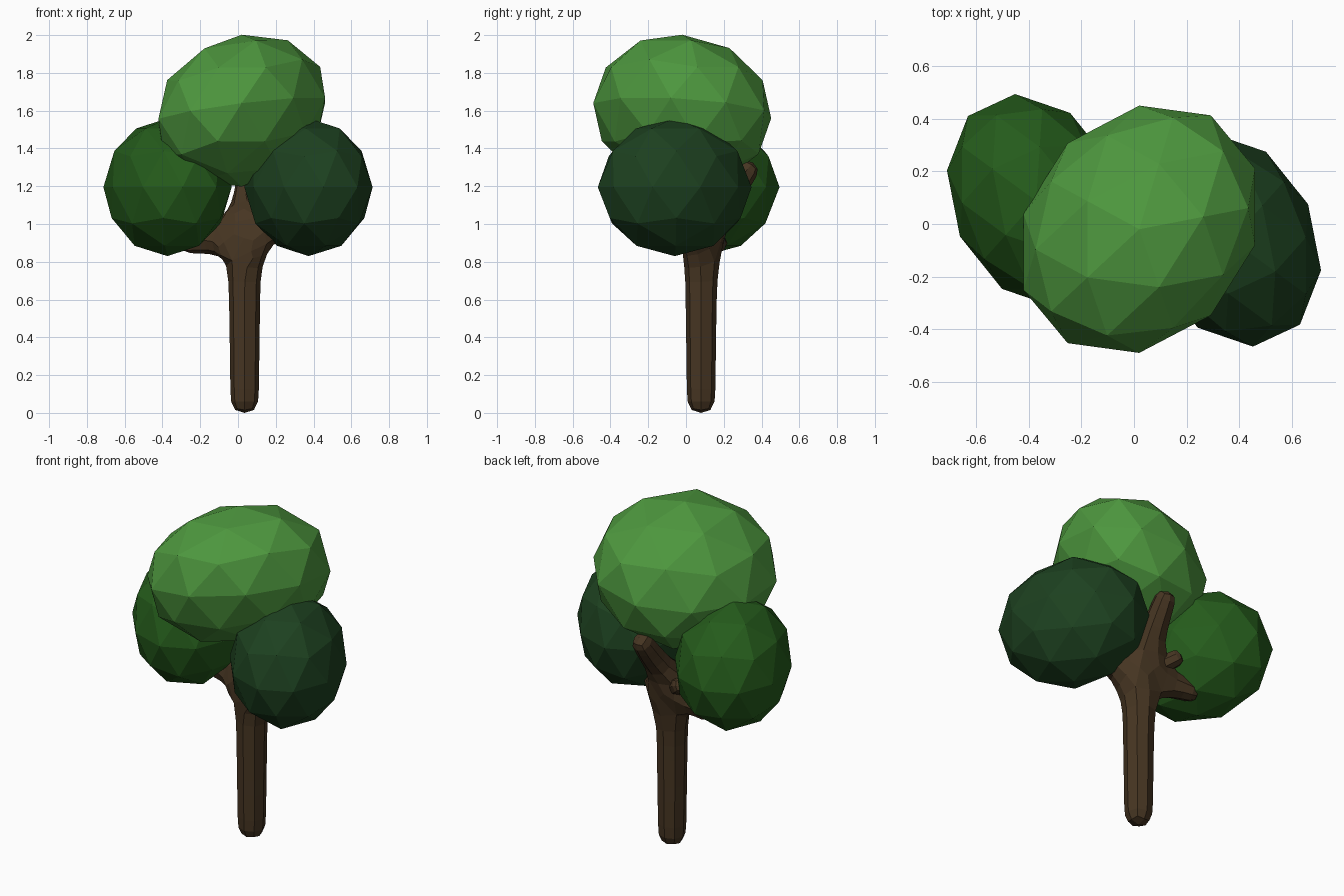
import bpy, bmesh
from mathutils import Matrix

if "Cube" in bpy.data.objects:
    bpy.data.objects.remove(bpy.data.objects["Cube"])


def material(name, rgb):
    m = bpy.data.materials.new(name)
    m.diffuse_color = (*rgb, 1)
    m.use_nodes = True
    m.node_tree.nodes["Principled BSDF"].inputs["Base Color"].default_value = m.diffuse_color
    return m


def add(name, mesh, mat):
    ob = bpy.data.objects.new(name, mesh)
    bpy.context.scene.collection.objects.link(ob)
    mesh.materials.clear()
    mesh.materials.append(mat)
    return ob


def foliage(name, centre, axes, mat):
    """Low-poly ellipsoid; axes are the rows of its 3x3 shape matrix."""
    bm = bmesh.new()
    bmesh.ops.create_icosphere(bm, subdivisions=2, radius=1,
                               matrix=Matrix.Translation(centre) @ Matrix(axes).to_4x4())
    me = bpy.data.meshes.new(name)
    bm.to_mesh(me)
    bm.free()
    return add(name, me, mat)


def branches(name, nodes, edges, mat):
    """Skinned skeleton, nodes are (x, y, z, radius); smoothed once to eight sides."""
    me = bpy.data.meshes.new(name)
    me.from_pydata([n[:3] for n in nodes], edges, [])
    ob = add(name, me, mat)
    ob.modifiers.new("skin", 'SKIN')
    for i, n in enumerate(nodes):
        me.skin_vertices[0].data[i].radius = (n[3], n[3])
    me.skin_vertices[0].data[0].use_root = True
    sub = ob.modifiers.new("smooth", 'SUBSURF')
    sub.levels = sub.render_levels = 1
    dg = bpy.context.evaluated_depsgraph_get()
    baked = bpy.data.meshes.new_from_object(ob.evaluated_get(dg))
    ob.modifiers.clear()
    ob.data = baked
    for p in baked.polygons:
        p.use_smooth = False
        p.material_index = 0
    if not baked.materials:
        baked.materials.append(mat)
    return ob


bark = material("bark", (0.062, 0.036, 0.016))
light = material("light_leaves", (0.075, 0.31, 0.048))
mid = material("mid_leaves", (0.018, 0.105, 0.011))
dark = material("dark_leaves", (0.012, 0.052, 0.014))

# Trunk with left, right and back branches
trunk = branches("trunk", [
    (0.035, 0.08, 0.0, 0.08), (0.035, 0.08, 0.95, 0.095),
    (-0.31, 0.18, 0.89, 0.055), (0.36, 0.0, 1.02, 0.06), (0.06, 0.36, 1.33, 0.06)],
    [(0, 1), (1, 2), (1, 3), (1, 4)], bark)
# Sit the rounded foot on the ground
low = min(v.co.z for v in trunk.data.vertices)
for v in trunk.data.vertices:
    if v.co.z < 0.3:
        v.co.z -= low

# Short twig reaching into the left crown
branches("twig", [(0.0, 0.11, 0.95, 0.055), (-0.14, 0.24, 1.05, 0.05)], [(0, 1)], bark)

# Two side crowns, half-turn copies of each other
side = ((0.331, -0.08, 0), (0.01, 0.407, 0), (0, 0, 0.365))
foliage("left_crown", (-0.373, 0.088, 1.195), side, mid)
turned = Matrix.Rotation(3.14159265, 3, 'Z') @ Matrix(side)
foliage("right_crown", (0.373, -0.06, 1.195), turned, dark)

# Leaning top crown
foliage("top_crown", (0.02, -0.02, 1.6),
        ((0.464, 0, 0), (0.09, 0.471, 0), (0.058, -0.04, 0.402)), light)
